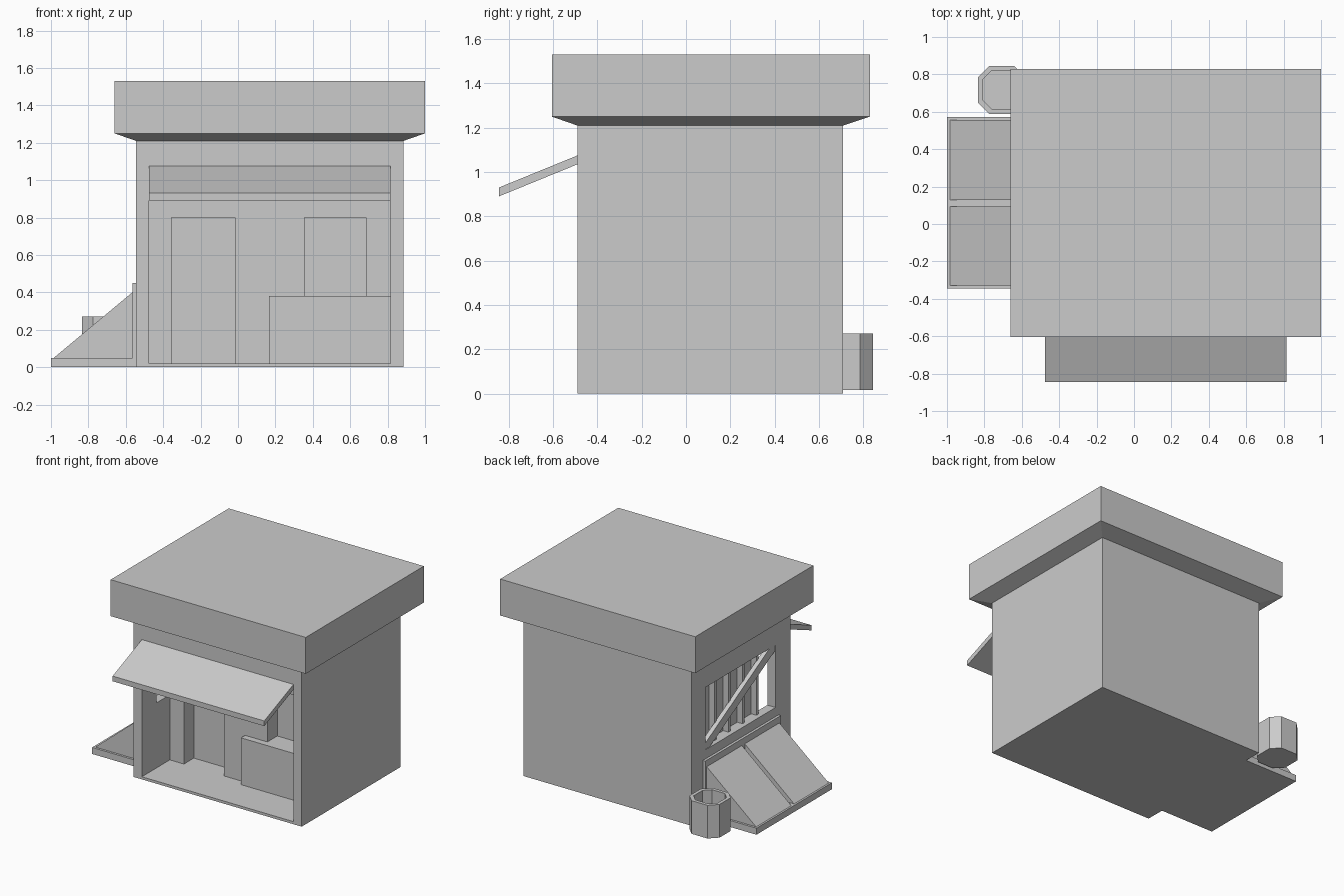
import bpy
import bmesh
from mathutils import Vector

cube = bpy.data.objects.get("Cube")
if cube:
    bpy.data.objects.remove(cube, do_unlink=True)


def finish(name, bm):
    """Turn a bmesh into a named object with outward normals."""
    bmesh.ops.recalc_face_normals(bm, faces=bm.faces[:])
    mesh = bpy.data.meshes.new(name)
    bm.to_mesh(mesh)
    bm.free()
    obj = bpy.data.objects.new(name, mesh)
    bpy.context.collection.objects.link(obj)
    return obj


def loft(name, rings):
    """Join equal-length rings of points and cap both ends."""
    bm = bmesh.new()
    loops = [[bm.verts.new(p) for p in ring] for ring in rings]
    n = len(loops[0])
    for a, b in zip(loops, loops[1:]):
        for i in range(n):
            j = (i + 1) % n
            bm.faces.new((a[i], a[j], b[j], b[i]))
    bm.faces.new(loops[0])
    bm.faces.new(loops[-1])
    return finish(name, bm)


def rect(x, y, z):
    return [(x[0], y[0], z), (x[1], y[0], z), (x[1], y[1], z), (x[0], y[1], z)]


def box(name, x, y, z):
    return loft(name, [rect(x, y, z[0]), rect(x, y, z[1])])


def prism(name, profile, axis, span):
    """Extrude a 2D profile along x (profile is y,z) or y (profile is x,z)."""
    def place(a, b, s):
        return Vector((s, a, b)) if axis == "x" else Vector((a, s, b))
    return loft(name, [[place(a, b, s) for a, b in profile] for s in span])


def cut(target, cutter):
    cutter.hide_render = True
    mod = target.modifiers.new(cutter.name, "BOOLEAN")
    mod.operation = "DIFFERENCE"
    mod.solver = "EXACT"
    mod.object = cutter
    bpy.context.view_layer.objects.active = target
    bpy.ops.object.modifier_apply(modifier=mod.name)
    bpy.data.objects.remove(cutter, do_unlink=True)


# Main dimensions
WALL_X, WALL_Y, WALL_TOP = (-0.545, 0.885), (-0.49, 0.71), 1.21
ROOF_X, ROOF_Y = (-0.66, 1.0), (-0.605, 0.83)
PORCH_X, PORCH_BACK, FLOOR = (-0.475, 0.815), -0.15, 0.02
WIN_Y, WIN_Z = (-0.31, 0.54), (0.52, 1.0)

# Walls with porch, door, shop window and side window recesses
walls = box("walls", WALL_X, WALL_Y, (0, WALL_TOP))
cut(walls, box("porch_cutter", PORCH_X, (-0.6, PORCH_BACK), (FLOOR, 1.035)))
cut(walls, box("door_cutter", (-0.355, -0.015), (-0.3, -0.03), (FLOOR, 0.8)))
cut(walls, box("shop_window_cutter", (0.355, 0.685), (-0.3, -0.03), (0.38, 0.8)))
cut(walls, box("side_window_cutter", (-0.7, -0.465), WIN_Y, WIN_Z))

# Roof slab with a flared underside
loft("roof", [rect(WALL_X, WALL_Y, WALL_TOP),
              rect(ROOF_X, ROOF_Y, 1.25),
              rect(ROOF_X, ROOF_Y, 1.53)])

# Sloping awning and shop counter
prism("awning", [(-0.49, 1.035), (-0.49, 1.075), (-0.845, 0.93), (-0.845, 0.89)],
      "x", PORCH_X)
box("counter", (0.165, 0.815), (-0.2, PORCH_BACK), (FLOOR, 0.38))

# Side window bars and diagonal brace
pitch = (WIN_Y[1] - WIN_Y[0]) / 5
for i in range(1, 5):
    y = WIN_Y[0] + i * pitch
    box(f"window_bar_{i}", (-0.51, -0.465), (y - 0.012, y + 0.012), WIN_Z)
(y0, y1), (z0, z1) = WIN_Y, WIN_Z
prism("window_brace",
      [(y1, z0), (y1 - 0.06, z0), (y0, z1 - 0.045),
       (y0, z1), (y0 + 0.06, z1), (y1, z0 + 0.045)],
      "x", (-0.54, -0.505))

# Two sloping display bins, each a base, back board and wedge
for side, lo, hi in (("front", -0.345, 0.11), ("rear", 0.11, 0.572)):
    wall = WALL_X[0]
    box(f"{side}_bin_base", (-1.0, wall), (lo, hi), (0, 0.05))
    box(f"{side}_bin_back", (-0.565, wall), (lo, hi), (0.05, 0.45))
    prism(f"{side}_bin_slope", [(-0.985, 0.05), (-0.565, 0.05), (-0.565, 0.4)],
          "y", (lo + 0.017, hi - 0.017))


# Open eight-sided barrel
def octagon(r, z, flat=0.53, cx=-0.707, cy=0.717):
    h = r * flat
    corners = [(r, -h), (r, h), (h, r), (-h, r), (-r, h), (-r, -h), (-h, -r), (h, -r)]
    return [(cx + a, cy + b, z) for a, b in corners]


loft("barrel", [octagon(0.128, 0.015), octagon(0.128, 0.27),
                octagon(0.102, 0.27), octagon(0.102, 0.05)])
